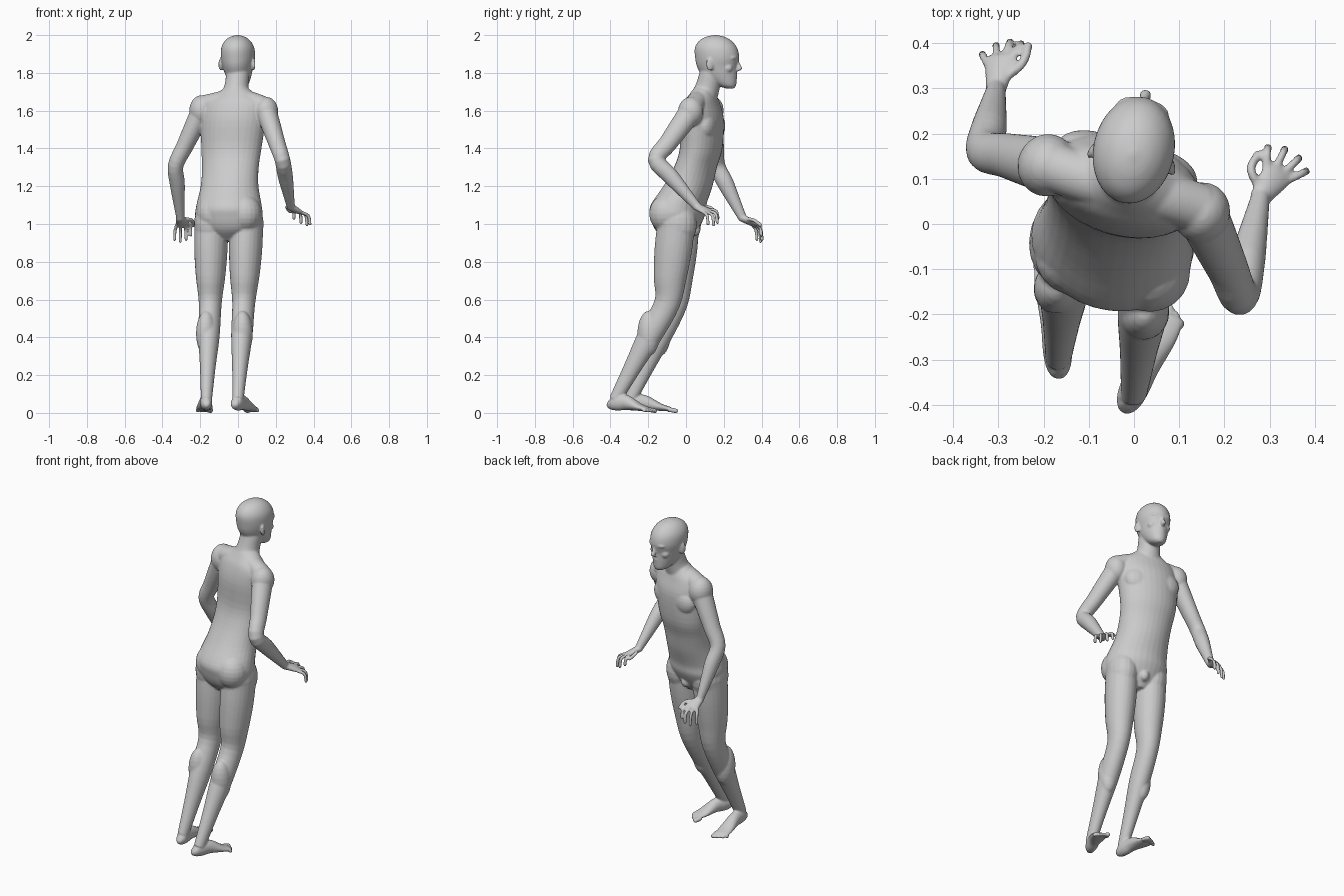
import bpy, bmesh, math
from mathutils import Vector, Matrix

default_cube = bpy.data.objects.get("Cube")
if default_cube:
    bpy.data.objects.remove(default_cube)

skin = bpy.data.materials.new("plain grey")
skin.use_nodes = True
grey = (0.6, 0.6, 0.6, 1)
skin.diffuse_color = grey
skin.node_tree.nodes["Principled BSDF"].inputs["Base Color"].default_value = grey

bm = bmesh.new()
UP = Vector((0, 0, 1))
TWIST = math.radians(-16)
BODY_SIDE = Vector((math.cos(TWIST), math.sin(TWIST), 0))
HEAD_SIDE = Vector((1, 0, 0))
HEAD = Matrix.Translation((0, .165, 0)) @ Matrix.Rotation(math.radians(-12), 4, "Z")
NO_MOVE = Matrix.Identity(4)


def smooth_path(rows, steps=4):
    """Catmull-Rom through rows of x, y, z, half width, half depth."""
    rows = [Vector(row) for row in rows]
    ends = [rows[0] * 2 - rows[1]] + rows + [rows[-1] * 2 - rows[-2]]
    path = []
    for before, start, end, after in zip(ends, ends[1:], ends[2:], ends[3:]):
        leave, arrive = (end - before) / 2, (after - start) / 2
        for i in range(steps):
            t = i / steps
            path.append(start + leave * t
                        + ((end - start) * 3 - leave * 2 - arrive) * t ** 2
                        + ((start - end) * 2 + leave + arrive) * t ** 3)
    return path + [rows[-1]]


def loft(rows, side=BODY_SIDE, level=False, sides=24, move=NO_MOVE):
    """Closed tube of elliptical rings, level or square to the path."""
    path = smooth_path(rows)
    centres = [Vector(row[:3]) for row in path]
    last = len(path) - 1
    rings = []
    for i, (centre, row) in enumerate(zip(centres, path)):
        along = UP
        if not level:
            along = (centres[min(i + 1, last)] - centres[max(i - 1, 0)]).normalized()
        wide = (side - along * side.dot(along)).normalized()
        deep = along.cross(wide)
        angles = [math.tau * k / sides for k in range(sides)]
        rings.append([bm.verts.new(move @ (centre + wide * math.cos(a) * row[3]
                                           + deep * math.sin(a) * row[4])) for a in angles])
    for ring, following in zip(rings, rings[1:]):
        for k in range(sides):
            n = (k + 1) % sides
            bm.faces.new((ring[k], ring[n], following[n], following[k]))
    bm.faces.new(rings[0][::-1])
    bm.faces.new(rings[-1])


def blob(centre, radii, turn=TWIST, move=NO_MOVE):
    """Ellipsoid for a muscle or a facial feature."""
    place = Matrix.Translation(centre) @ Matrix.Rotation(turn, 4, "Z")
    bmesh.ops.create_uvsphere(bm, u_segments=20, v_segments=12, radius=1,
                              matrix=move @ place @ Matrix.Diagonal((*radii, 1)))


def limb(joints, radii, flatten):
    """Three joints with radii spread evenly along the two bones."""
    first, middle, final = [Vector(joint) for joint in joints]
    half = len(radii) // 2
    rows = []
    for i, radius in enumerate(radii):
        t = i / half
        centre = first.lerp(middle, t) if t <= 1 else middle.lerp(final, t - 1)
        rows.append((*centre, radius, radius * flatten))
    loft(rows)


def digit(points, radius):
    """Finger or toe with a rounded tip."""
    loft([(*point, radius, radius) for point in points], sides=12)
    blob(points[-1], [radius] * 3)


def hand(wrist, forward, across, bend):
    """Palm, four fanned and curled fingers, and a thumb on the inner side."""
    wrist, forward, across = Vector(wrist), Vector(forward).normalized(), Vector(across).normalized()
    loft([(*(wrist + forward * reach), width, thick) for reach, width, thick in (
        (-.01, .022, .02), (.03, .03, .018), (.065, .036, .014), (.08, .03, .01))], side=across)
    for k in range(4):
        spread = (k - 1.5) / 1.5
        knuckle = wrist + forward * (.073 - .007 * spread ** 2) + across * spread * .029
        length = .048 - .01 * abs(spread - .1)
        aim = (forward + across * spread * .55 - UP * bend).normalized()
        middle = knuckle + aim * length
        digit((knuckle, middle, middle - UP * length + aim * .01), .0095)
    root = wrist + forward * .015 - across * .01
    joint = root - across * .045 + forward * .03
    digit((root, joint, joint - across * .008 + forward * .04 - UP * .012), .0105)


def foot(heel, toe, inner):
    """Sole from heel to ball, then five toes; inner is the big toe's side."""
    heel, toe = Vector(heel), Vector(toe)
    run = toe - heel
    across = run.cross(UP).normalized() * inner
    loft([(*(heel + run * t + UP * height), width, thick) for t, height, width, thick in (
        (0, .06, .014, .018), (.06, .052, .027, .034), (.2, .054, .033, .042), (.4, .055, .034, .04),
        (.7, .03, .043, .02), (.9, .02, .04, .01))], side=across)
    for k in range(5):
        root = heel + run * .84 + across * (.036 - .018 * k) + UP * .018
        tip = root + run * (.14 - .007 * k * k) - UP * .007
        digit((root, tip), .013 if k == 0 else .0095)


# Torso: level rings of y, z, half width, half depth, drifting sideways as it rises
loft([(-.05 + .06 * (z - .9) ** 2, y, z, width, depth) for y, z, width, depth in (
    (-.04, .91, .06, .06), (-.05, .97, .15, .11), (-.045, 1.04, .18, .14), (-.04, 1.1, .175, .145),
    (.01, 1.2, .155, .128), (.05, 1.3, .153, .11), (.08, 1.4, .163, .108), (.085, 1.55, .175, .11),
    (.083, 1.64, .165, .088), (.09, 1.69, .105, .066), (.1, 1.73, .05, .05))], level=True, sides=32)

# Chest, buttocks and groin
for pectoral in ((-.09, .15, 1.52), (.055, .11, 1.52)):
    blob(pectoral, (.088, .055, .08))
for buttock in ((.035, -.105, 1.055), (-.13, -.068, 1.055)):
    blob(buttock, (.09, .09, .1))
blob((-.035, .045, .97), (.03, .032, .035))

# Shoulder girdle and neck
loft([(-.19, .13, 1.625, .055, .055), (-.1, .1, 1.65, .055, .05), (-.015, .09, 1.665, .065, .055),
      (.07, .06, 1.65, .055, .05), (.145, .035, 1.62, .055, .052)], side=Vector((0, 1, 0)))
loft([(-.02, .08, 1.63, .115, .075), (-.01, .11, 1.71, .068, .065), (0, .135, 1.8, .061, .061)])

# Skull from chin to crown, in the turned frame of the head
loft([(0, y, z, width, depth) for y, z, width, depth in (
    (.07, 1.717, .018, .02), (.05, 1.735, .043, .052), (.016, 1.78, .065, .09), (0, 1.83, .079, .107),
    (0, 1.88, .089, .118), (-.006, 1.93, .087, .114), (-.01, 1.967, .069, .09), (-.01, 1.99, .041, .053),
    (-.01, 2, .008, .01))], side=HEAD_SIDE, level=True, sides=32, move=HEAD)

# Nose, lips and chin
loft([(0, .1, 1.873, .009, .014), (0, .112, 1.845, .01, .014), (0, .123, 1.822, .014, .014),
      (0, .108, 1.81, .012, .01)], side=HEAD_SIDE, level=True, sides=12, move=HEAD)
blob((0, .096, 1.788), (.024, .013, .007), 0, HEAD)
blob((0, .094, 1.774), (.021, .013, .008), 0, HEAD)
blob((0, .083, 1.738), (.022, .019, .015), 0, HEAD)

# Brows, cheeks and ears
for s in (-1, 1):
    blob((s * .034, .096, 1.88), (.028, .016, .011), -s * .35, HEAD)
    blob((s * .044, .066, 1.825), (.024, .027, .024), 0, HEAD)
    blob((s * .088, -.02, 1.845), (.009, .022, .034), s * .4, HEAD)

# Arms: shoulder, elbow, wrist, with a rounded cap over each shoulder
right_shoulder, left_shoulder = (.15, .025, 1.595), (-.192, .13, 1.6)
right_wrist, left_wrist = (.28, .06, 1.09), (-.305, .3, 1.03)
arm_radii = (.056, .051, .045, .041, .04, .031, .021)
limb((right_shoulder, (.235, -.158, 1.34), right_wrist), arm_radii, 1.1)
limb((left_shoulder, (-.33, .163, 1.31), left_wrist), arm_radii, 1.1)
blob(right_shoulder, (.063, .068, .078))
blob(left_shoulder, (.066, .07, .082))
hand(right_wrist, (.4, .55, -.25), (.45, -.25, -.15), 0)
hand(left_wrist, (.1, .65, -.3), (-.5, -.15, -.1), .7)

# Legs: hip, knee, ankle, with a rounded hip and calf on each
leg_radii = (.088, .087, .077, .06, .056, .041, .029)
for hip, knee, calf, ankle in (
        ((.045, -.052, 1), (.03, -.1, .58), (.024, -.198, .42), (0, -.375, .07)),
        ((-.142, -.03, 1), (-.147, -.06, .58), (-.168, -.14, .42), (-.167, -.295, .07))):
    limb((hip, knee, ankle), leg_radii, 1.15)
    blob(hip, (.089, .112, .13))
    blob(calf, (.054, .06, .12))
foot((-.02, -.41, 0), (.085, -.175, 0), -1)
foot((-.166, -.335, 0), (-.182, -.05, 0), 1)

# Fuse every part into one continuous skin
bmesh.ops.recalc_face_normals(bm, faces=bm.faces)
mesh = bpy.data.meshes.new("body")
bm.to_mesh(mesh)
bm.free()
mesh.materials.append(skin)
body = bpy.data.objects.new("body", mesh)
bpy.context.collection.objects.link(body)
fuse = body.modifiers.new("fuse", "REMESH")
fuse.mode = "VOXEL"
fuse.voxel_size = .005
fuse.use_smooth_shade = True
soften = body.modifiers.new("soften", "SMOOTH")
soften.factor = .5
soften.iterations = 8
